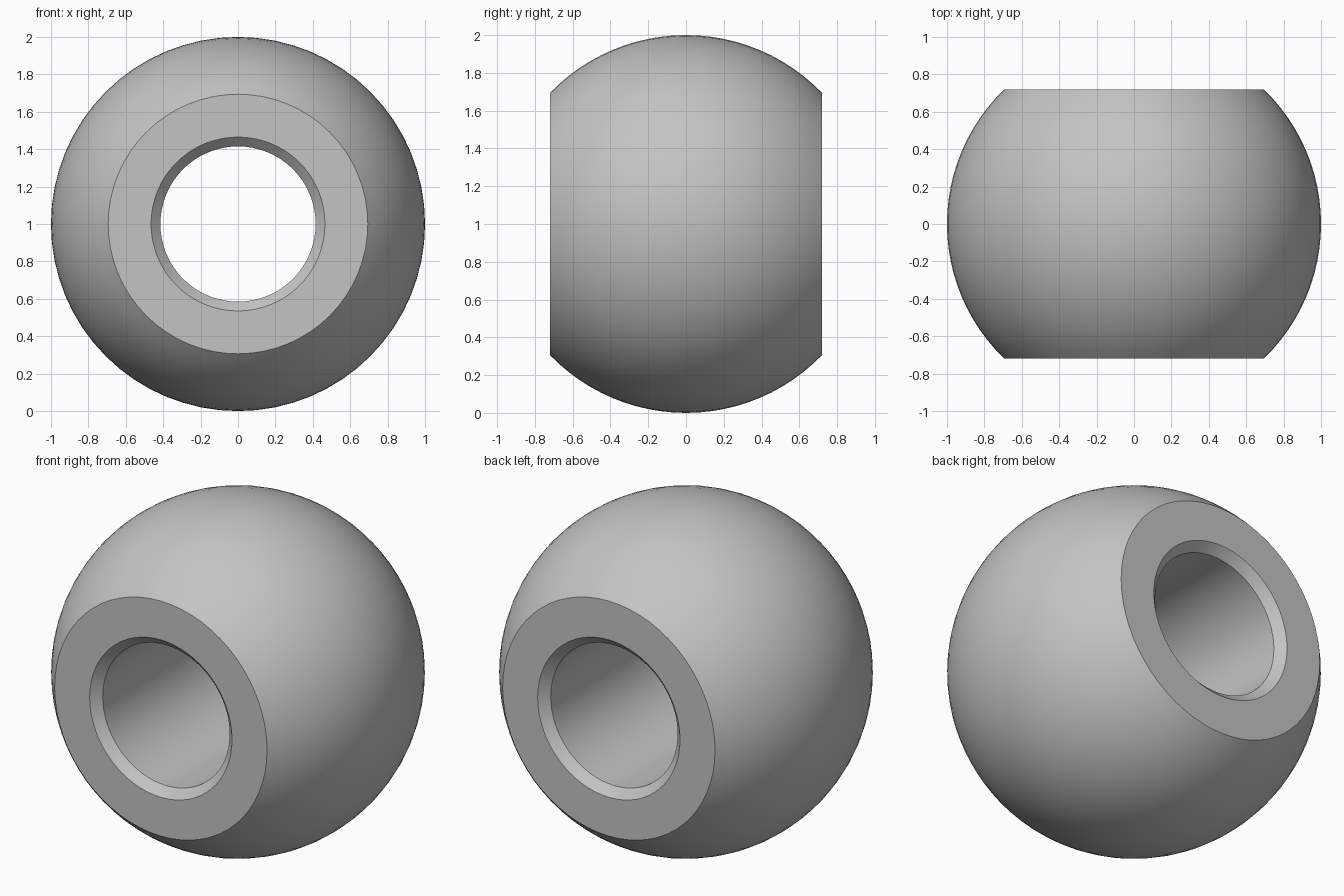
import bpy, bmesh, math
from mathutils import Matrix, Vector

cube = bpy.data.objects.get("Cube")
if cube:
    bpy.data.objects.remove(cube, do_unlink=True)

RADIUS, HALF_WIDTH = 1.0, 0.72
BORE, CHAMFER = 0.415, 0.05
SEGMENTS, ARC_STEPS = 64, 24

# Grey metal
grey = bpy.data.materials.new("grey_metal")
colour = (0.55, 0.55, 0.55, 1.0)
grey.use_nodes = True
grey.diffuse_color = colour
grey.node_tree.nodes["Principled BSDF"].inputs["Base Color"].default_value = colour

# Half section: spherical arc, flat ends, chamfered bore (radius, y)
limit = math.asin(HALF_WIDTH / RADIUS)
angles = [-limit + 2 * limit * i / ARC_STEPS for i in range(ARC_STEPS + 1)]
section = [(RADIUS * math.cos(a), RADIUS * math.sin(a)) for a in angles]
section += [(BORE + CHAMFER, HALF_WIDTH), (BORE, HALF_WIDTH - CHAMFER),
            (BORE, CHAMFER - HALF_WIDTH), (BORE + CHAMFER, -HALF_WIDTH)]

# Revolve the section about the y axis
bm = bmesh.new()
rings = []
for s in range(SEGMENTS):
    turn = Matrix.Rotation(math.tau * s / SEGMENTS, 3, 'Y')
    rings.append([bm.verts.new(turn @ Vector((r, y, 0)) + Vector((0, 0, RADIUS)))
                  for r, y in section])
count = len(section)
for s in range(SEGMENTS):
    a, b = rings[s], rings[(s + 1) % SEGMENTS]
    for i in range(count):
        j = (i + 1) % count
        bm.faces.new((a[i], a[j], b[j], b[i]))
bmesh.ops.recalc_face_normals(bm, faces=bm.faces)

mesh = bpy.data.meshes.new("bored_ball")
bm.to_mesh(mesh)
bm.free()
mesh.materials.append(grey)
ball = bpy.data.objects.new("bored_ball", mesh)
bpy.context.collection.objects.link(ball)

# Smooth ball and bore, crisp rims
bpy.ops.object.select_all(action='DESELECT')
ball.select_set(True)
bpy.context.view_layer.objects.active = ball
bpy.ops.object.shade_smooth_by_angle(angle=math.radians(25))
